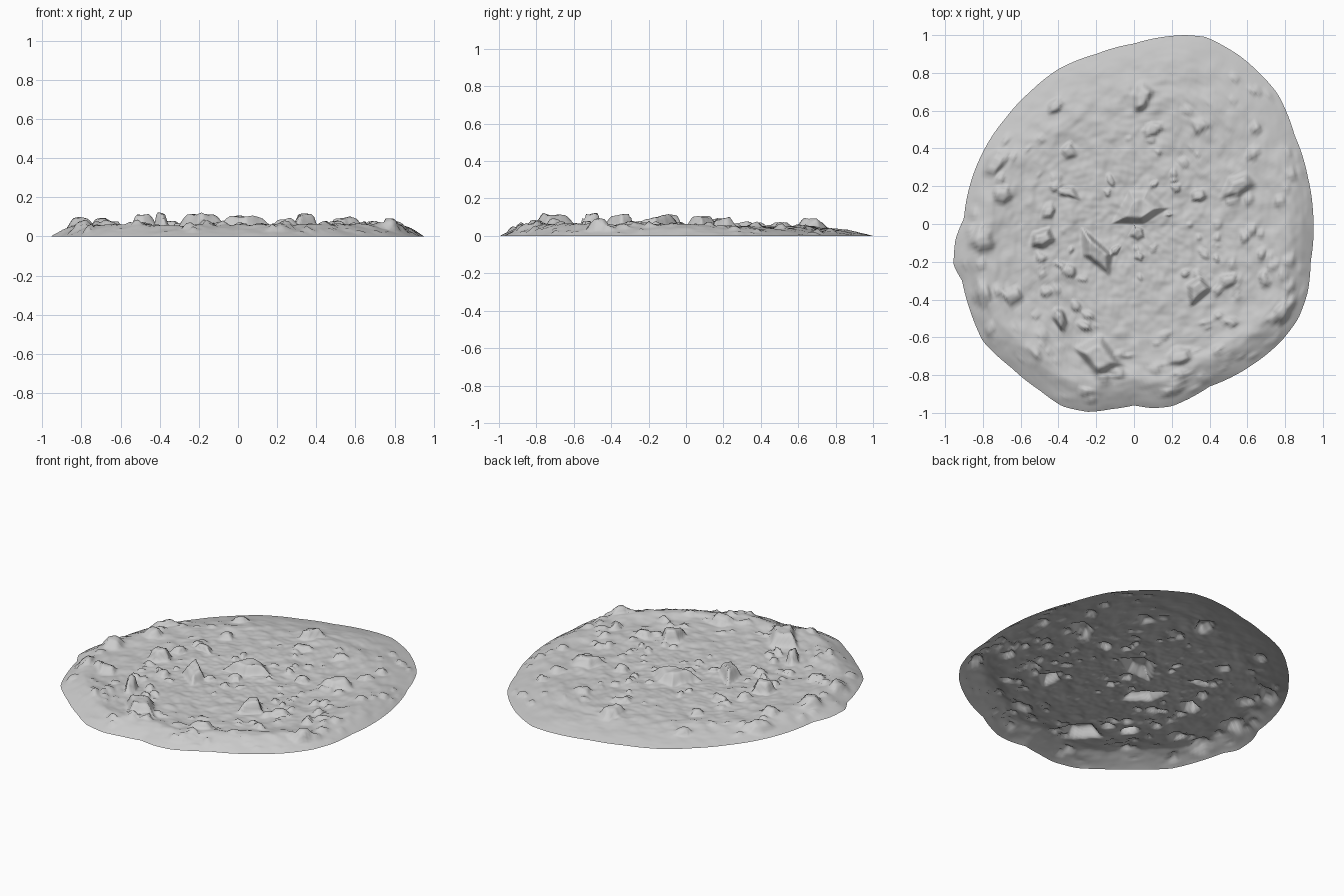
import bpy, bmesh, math, random
from mathutils import Vector, noise

if "Cube" in bpy.data.objects:
    bpy.data.objects.remove(bpy.data.objects["Cube"])

random.seed(7)
SEG, RINGS = 260, 105

# outline of the patch, seen from above
OUTLINE = [(.95, .02), (.945, .1), (.92, .25), (.85, .47), (.76, .69), (.56, .89), (.38, .99), (.27, 1.0),
           (0, .955), (-.2, .9), (-.4, .82), (-.55, .7), (-.68, .56), (-.8, .38), (-.87, .2),
           (-.9, .03), (-.945, -.08), (-.955, -.22), (-.91, -.3), (-.87, -.45), (-.8, -.62),
           (-.65, -.76), (-.5, -.88), (-.38, -.965), (-.24, -.995), (-.12, -.98), (0, -.96),
           (.1, -.975), (.2, -.965), (.4, -.86), (.62, -.75), (.78, -.62), (.87, -.5),
           (.92, -.36), (.935, -.2)]
# large stones: x, y, half length, half width, turn in degrees, height
STONES = [(.03, .08, .12, .09, 30, .055), (-.19, -.16, .11, .055, -35, .055), (-.49, -.08, .075, .05, 30, .068),
          (.55, .20, .10, .055, 30, .045), (-.74, .32, .08, .06, 60, .035), (-.70, .15, .06, .05, 20, .035),
          (-.81, -.09, .07, .06, 10, .035), (.04, .67, .05, .08, -15, .046), (-.19, -.70, .12, .08, -40, .065),
          (.34, -.34, .06, .055, 30, .065), (.50, -.30, .06, .04, 20, .035), (.78, -.47, .06, .05, 60, .045),
          (-.39, -.50, .035, .06, 15, .072), (-.64, -.38, .06, .05, 20, .035), (-.36, .17, .06, .03, 0, .03),
          (.34, .15, .05, .035, 20, .03), (.24, -.70, .07, .05, 20, .035), (-.80, -.36, .06, .05, -30, .03),
          (.35, .52, .045, .03, 40, .025), (.10, .50, .07, .035, 30, .025), (-.42, .62, .05, .04, 45, .03)]


def smooth(t):
    t = max(0.0, min(1.0, t))
    return t * t * (3 - 2 * t)


def make_stone(x, y, a, b, turn, h):
    t = math.radians(turn)
    sides = random.randint(4, 6)
    facets = [(math.tau * (k + random.uniform(-.25, .25)) / sides, random.uniform(.75, 1.0)) for k in range(sides)]
    facets = [(math.cos(f), math.sin(f), d) for f, d in facets]
    return (x, y, a, b, math.cos(t), math.sin(t), h, facets,
            random.uniform(-.25, .25), random.uniform(-.25, .25), 1.5 * max(a, b))


def stone_height(s, x, y):
    dx, dy = x - s[0], y - s[1]
    if abs(dx) > s[10] or abs(dy) > s[10]:
        return 0
    u, v = (dx * s[4] + dy * s[5]) / s[2], (dy * s[4] - dx * s[5]) / s[3]
    d = max((u * c + v * n) / k for c, n, k in s[7])
    return s[6] * smooth((1.08 - d) / .6) * (1 + s[8] * u + s[9] * v)


# small rubble, gathered in clusters
stones = [make_stone(*s) for s in STONES]
while len(stones) < 260:
    x, y = random.uniform(-.93, .93), random.uniform(-.95, .9)
    crowd = noise.noise(Vector((x * 2.5, y * 2.5, 4))) - .5 * y + .4 * math.hypot(x, y)
    if random.random() < .35 + crowd and not (-.2 < x < .1 and -.6 < y < -.3):
        r = random.uniform(.016, .045)
        stones.append(make_stone(x, y, r, r * random.uniform(.5, 1), random.uniform(0, 180),
                                 r * random.uniform(.3, .7)))

polar = sorted((math.atan2(y, x) % math.tau, math.hypot(x, y)) for x, y in OUTLINE)
polar = [(polar[-1][0] - math.tau, polar[-1][1])] + polar + [(polar[0][0] + math.tau, polar[0][1])]


def radius(a):
    for (a0, r0), (a1, r1) in zip(polar, polar[1:]):
        if a0 <= a <= a1:
            return r0 + (r1 - r0) * (a - a0) / (a1 - a0)


def height(x, y, inset):
    # banked rim, wide at the back and steep at the front
    width = .15 + .22 * smooth((y - .2) / .6)
    t = min(1, inset / width)
    bank = 1 - (1 - t) ** 2
    rough = .009 * noise.noise(Vector((x * 4, y * 4, 0))) + .009 * noise.noise(Vector((x * 13, y * 13, 2)))
    rough += .004 * noise.noise(Vector((x * 32, y * 32, 5)))
    ridge = .014 * math.exp(-((inset - .14) / .07) ** 2) * smooth((.5 - y) / .5)
    rock = max(stone_height(s, x, y) for s in stones)
    return max(0, bank * (.046 + rough + ridge) + rock * smooth(inset / .07))


# rocky ground sheet, open underneath
bm = bmesh.new()
centre = bm.verts.new((0, 0, height(0, 0, .9)))
rings = []
for i in range(1, RINGS + 1):
    ring = []
    for j in range(SEG):
        a = math.tau * j / SEG
        r = radius(a)
        f = i / RINGS
        x, y = r * f * math.cos(a), r * f * math.sin(a)
        ring.append(bm.verts.new((x, y, height(x, y, r * (1 - f)))))
    rings.append(ring)
for j in range(SEG):
    k = (j + 1) % SEG
    bm.faces.new((centre, rings[0][j], rings[0][k]))
    for inner, outer in zip(rings, rings[1:]):
        bm.faces.new((inner[j], outer[j], outer[k], inner[k]))
for f in bm.faces:
    f.smooth = True
mesh = bpy.data.meshes.new("rocky_ground")
bm.to_mesh(mesh)
bm.free()
bpy.context.collection.objects.link(bpy.data.objects.new("rocky_ground", mesh))
